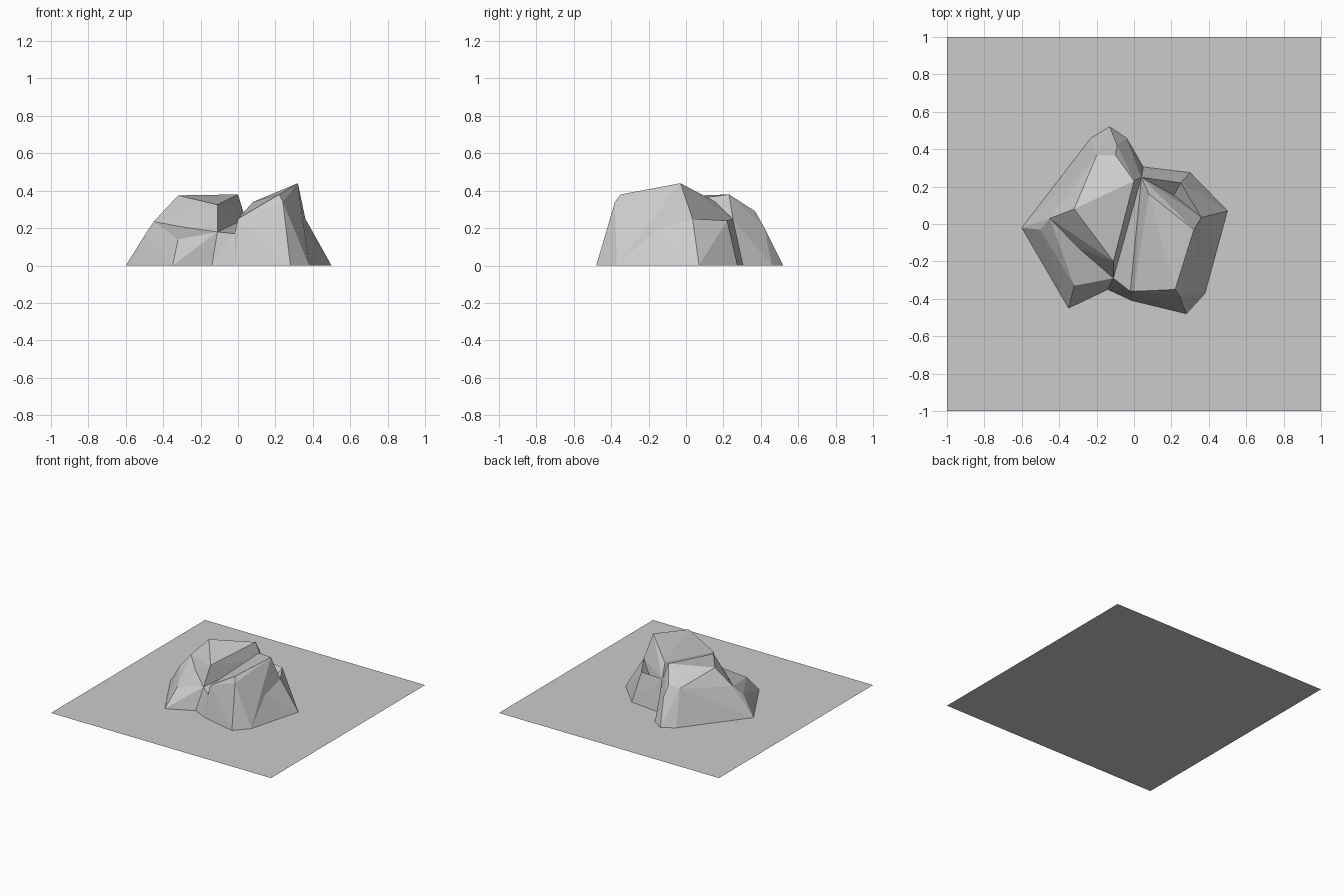
import bpy, bmesh

if "Cube" in bpy.data.objects:
    bpy.data.objects.remove(bpy.data.objects["Cube"])


def hull(name, points):
    """Faceted stone chunk: convex hull of a few corner points."""
    bm = bmesh.new()
    for p in points:
        bm.verts.new(p)
    res = bmesh.ops.convex_hull(bm, input=bm.verts[:])
    loose = [v for v in bm.verts if not v.link_faces]
    bmesh.ops.delete(bm, geom=loose, context='VERTS')
    bmesh.ops.recalc_face_normals(bm, faces=bm.faces[:])
    me = bpy.data.meshes.new(name)
    bm.to_mesh(me)
    bm.free()
    ob = bpy.data.objects.new(name, me)
    bpy.context.collection.objects.link(ob)
    return ob


# Shared corners
notch = (0.04, 0.25, 0.25)
crack_left, crack_right = (-0.11, -0.29, 0.18), (-0.02, -0.36, 0.17)
gully = [(0.2, 0.13, 0.14), (0.2, 0.1, 0)]
rim, shoulder = (0.25, 0.22, 0.24), (0.36, 0.035, 0.25)
ledge_back = (-0.45, 0.03, 0.235)

# Left boulder with its sloping top and back tail
left = hull("rock", [
    (-0.60, -0.02, 0), (-0.14, -0.35, 0), (0.05, 0.305, 0), (-0.04, 0.46, 0),
    (-0.13, 0.52, 0), (-0.23, 0.46, 0), (-0.50, 0.07, 0),
    (-0.32, 0.08, 0.375), (0.0, 0.23, 0.38), (-0.11, -0.20, 0.325),
    (-0.10, 0.37, 0.29), (-0.20, 0.365, 0.28), (-0.09, 0.42, 0.20),
    crack_left, ledge_back, notch])

# Other chunks merged into it
chunks = [
    hull("front_ledge", [
        (-0.60, -0.02, 0), (-0.35, -0.45, 0), (-0.14, -0.35, 0), (-0.3, 0.05, 0),
        (-0.50, -0.03, 0.16), (-0.32, -0.33, 0.14), crack_left, ledge_back]),
    hull("crack_floor", [
        (-0.14, -0.35, 0), (-0.01, -0.41, 0), (0.05, 0.305, 0),
        crack_left, crack_right, notch]),
    hull("right_boulder", [
        (-0.01, -0.41, 0), (0.28, -0.48, 0), (0.38, -0.37, 0), (0.05, 0.305, 0),
        (0.0, -0.36, 0.25), (0.22, -0.35, 0.38), (0.24, -0.38, 0.34),
        (0.32, -0.03, 0.44), (0.08, 0.16, 0.34), (0.4, 0.0, 0),
        crack_right, notch, shoulder]),
    hull("right_skirt", [
        (0.38, -0.37, 0), (0.50, 0.07, 0), (0.2, 0.0, 0),
        (0.24, -0.35, 0.35), (0.2, 0.0, 0.2), shoulder]),
    hull("rear_shard", [
        (0.05, 0.305, 0), (0.30, 0.275, 0), notch, rim] + gully),
    hull("side_shard", [
        (0.30, 0.275, 0), (0.50, 0.07, 0), rim, shoulder] + gully),
]
for c in chunks:
    m = left.modifiers.new(c.name, 'BOOLEAN')
    m.operation, m.solver, m.object = 'UNION', 'EXACT', c
dg = bpy.context.evaluated_depsgraph_get()
merged = bpy.data.meshes.new_from_object(left.evaluated_get(dg))
left.modifiers.clear()
left.data = merged
for c in chunks:
    bpy.data.objects.remove(c)

# Open the underside of the rock
bm = bmesh.new()
bm.from_mesh(left.data)
under = [f for f in bm.faces if all(v.co.z < 1e-4 for v in f.verts)]
bmesh.ops.delete(bm, geom=under, context='FACES')
bm.to_mesh(left.data)
bm.free()

# Flat base sheet
bpy.ops.mesh.primitive_plane_add(size=2)
bpy.context.object.name = "ground_sheet"
